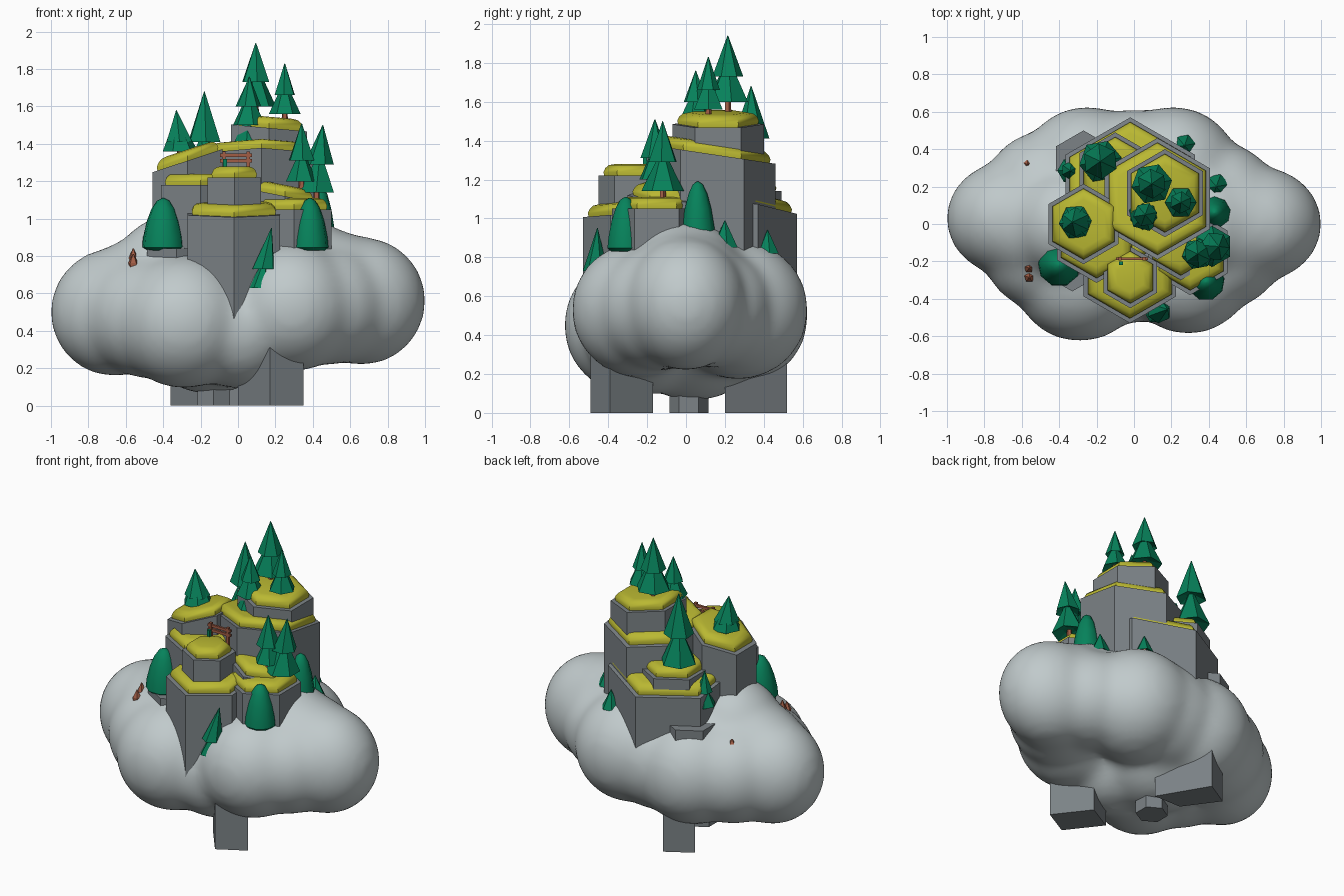
import bpy, bmesh, math
from mathutils import Vector

if "Cube" in bpy.data.objects:
    bpy.data.objects.remove(bpy.data.objects["Cube"])


def material(name, rgb):
    m = bpy.data.materials.new(name)
    m.diffuse_color = (*rgb, 1)
    m.use_nodes = True
    m.node_tree.nodes["Principled BSDF"].inputs["Base Color"].default_value = m.diffuse_color
    return m


ROCK = material("grey rock", (0.20, 0.225, 0.24))
GRASS = material("yellow grass", (0.49, 0.48, 0.032))
LEAF = material("pine green", (0.002, 0.225, 0.105))
WOOD = material("brown wood", (0.36, 0.11, 0.06))
CLOUD = material("pale cloud", (0.53, 0.59, 0.60))


def add_object(name, bm, mat):
    bmesh.ops.recalc_face_normals(bm, faces=bm.faces)
    mesh = bpy.data.meshes.new(name)
    bm.to_mesh(mesh)
    bm.free()
    mesh.materials.append(mat)
    ob = bpy.data.objects.new(name, mesh)
    bpy.context.collection.objects.link(ob)
    return ob


def loft(name, mat, x, y, rings, n=6, rot=90, tilt=(0, 0), lean=(0, 0)):
    """Stack of n-sided rings (radius, z); tilt slopes the rings (not a rock's base)."""
    bm = bmesh.new()
    loops = []
    z0 = rings[0][1]
    for i, (r, z) in enumerate(rings):
        loop = []
        for k in range(n):
            a = math.radians(rot) + 2 * math.pi * k / n
            dx, dy = r * math.cos(a), r * math.sin(a)
            slope = 0 if i == 0 and mat == ROCK else tilt[0] * dx + tilt[1] * dy
            loop.append(bm.verts.new((x + dx + lean[0] * (z - z0),
                                      y + dy + lean[1] * (z - z0), z + slope)))
        loops.append(loop)
    for a, b in zip(loops, loops[1:]):
        for k in range(n):
            bm.faces.new((a[k], a[(k + 1) % n], b[(k + 1) % n], b[k]))
    bm.faces.new(loops[0])
    bm.faces.new(loops[-1])
    return add_object(name, bm, mat)


def terrace(name, x, y, r, top, tilt=(0, 0), bottom=0.45, h=0.06):
    """Hexagonal rock column with a puffy grass cap inside its rim."""
    loft(name + "_rock", ROCK, x, y, [(r, bottom), (r, top)], tilt=tilt)
    g = r - 0.035
    ob = loft(name + "_grass", GRASS, x, y,
              [(g, top - 0.02), (g + 0.01, top + h * 0.3), (g, top + h * 0.65),
               (g - 0.018, top + h * 0.9), (g - 0.05, top + h)], tilt=tilt)
    ob.data.shade_smooth()
    ob.data.set_sharp_from_angle(angle=math.radians(50))


def pine(name, x, y, ground, layers, rot=10, lean=(0, 0)):
    """Trunk and stacked cones given as (base z, tip z, radius)."""
    loft(name + "_trunk", WOOD, x, y, [(0.02, ground), (0.014, layers[0][0] + 0.06)], 5)
    for i, (z0, z1, r) in enumerate(layers):
        off = z0 - layers[0][0]
        loft(f"{name}_layer_{i}", LEAF, x + lean[0] * off, y + lean[1] * off,
             [(r * 0.35, z0 + 0.025), (r, z0), (0.002, z1)], 6, rot + 25 * i, lean=lean)


def dome(name, x, y, z, r, h):
    prof = [(0.8, 0), (1, 0.06), (0.95, 0.25), (0.78, 0.55), (0.55, 0.8), (0.3, 0.95), (0.05, 1)]
    ob = loft(name, LEAF, x, y, [(r * a, z + h * b) for a, b in prof], 9)
    ob.data.shade_smooth()
    ob.data.set_sharp_from_angle(angle=math.radians(45))


def box(name, mat, centre, size):
    bm = bmesh.new()
    bmesh.ops.create_cube(bm, size=1)
    for v in bm.verts:
        v.co = Vector([c + a * s for c, a, s in zip(centre, v.co, size)])
    add_object(name, bm, mat)


def prism(name, mat, pts, z0, z1):
    bm = bmesh.new()
    low = [bm.verts.new((px, py, z0)) for px, py in pts]
    high = [bm.verts.new((px, py, z1)) for px, py in pts]
    n = len(pts)
    for k in range(n):
        bm.faces.new((low[k], low[(k + 1) % n], high[(k + 1) % n], high[k]))
    bm.faces.new(low)
    bm.faces.new(high)
    add_object(name, bm, mat)


# Cloud: merged balls with bridging balls between lobes, remeshed and softened
lobes = [(-0.66, 0.03, 0.5, 0.345), (0.66, 0, 0.56, 0.345),
         (-0.29, -0.27, 0.45, 0.36), (0.29, -0.24, 0.53, 0.35),
         (-0.25, 0.27, 0.5, 0.36), (0.21, 0.27, 0.53, 0.36),
         (-0.15, 0.04, 0.46, 0.4), (-0.36, 0.0, 0.72, 0.3), (0.38, 0, 0.68, 0.31)]
bridges = [(0, -0.21, 0.41, 0.32), (0, 0.27, 0.52, 0.345), (-0.48, -0.13, 0.48, 0.335),
           (-0.47, 0.16, 0.5, 0.34), (0.48, -0.13, 0.54, 0.325), (0.46, 0.13, 0.54, 0.31),
           (0.52, 0, 0.6, 0.335), (-0.53, 0.01, 0.56, 0.335)]
bm = bmesh.new()
for x, y, z, r in lobes + bridges:
    res = bmesh.ops.create_icosphere(bm, subdivisions=4, radius=r)
    squash = 0.9 if abs(x) > 0.6 else 1
    for v in res["verts"]:
        v.co.y *= squash
        v.co += Vector((x, y, z))
cloud = add_object("cloud", bm, CLOUD)
rm = cloud.modifiers.new("merge", 'REMESH')
rm.mode = 'VOXEL'
rm.voxel_size = 0.03
rm.use_smooth_shade = True
sm = cloud.modifiers.new("soften", 'SMOOTH')
sm.factor = 0.5
sm.iterations = 20

# Stone terraces
terrace("summit", 0.165, 0.165, 0.235, 1.485, tilt=(-0.09, 0))
terrace("upper", 0.125, 0.135, 0.325, 1.33, tilt=(0, -0.15))
terrace("back", -0.02, 0.17, 0.4, 1.08, tilt=(0.06, -0.14))
terrace("back_step", -0.1, 0.27, 0.22, 1.14)
terrace("left", -0.27, 0, 0.215, 1.31, tilt=(0.33, 0))
terrace("left_step", -0.2, -0.07, 0.245, 1.18)
terrace("front", -0.022, -0.245, 0.285, 1.03, tilt=(0, 0.08))
terrace("front_step", -0.02, -0.285, 0.165, 1.22)
terrace("right", 0.3, -0.15, 0.23, 1.05)
terrace("right_step", 0.25, -0.1, 0.2, 1.12, tilt=(-0.2, 0))
loft("left_ledge", ROCK, -0.33, -0.18, [(0.18, 0.45), (0.18, 0.84)])
loft("back_ledge", ROCK, -0.27, 0.33, [(0.17, 0.45), (0.17, 0.84)])

# Rock feet under the cloud
prism("front_foot", ROCK, [(0.17, -0.49), (0.35, -0.39), (0.18, -0.17), (0, -0.27)], 0, 0.5)
prism("back_foot", ROCK, [(-0.19, 0.52), (-0.36, 0.42), (-0.2, 0.2), (0, 0.2)], 0, 0.5)
loft("middle_foot", ROCK, -0.13, 0.015, [(0.1, 0), (0.1, 0.4)])

# Layered pines
pine("summit_pine", 0.095, 0.215, 1.5, [(1.6, 1.83, 0.11), (1.73, 1.94, 0.08)])
pine("summit_pine_small", 0.25, 0.115, 1.46, [(1.56, 1.74, 0.085), (1.66, 1.83, 0.06)], 0)
pine("upper_pine", 0.06, 0.05, 1.36, [(1.41, 1.58, 0.085), (1.5, 1.68, 0.09), (1.6, 1.76, 0.065)], 20)
pine("back_pine", -0.18, 0.335, 1.12, [(1.22, 1.48, 0.115), (1.41, 1.68, 0.095)])
pine("back_pine_low", -0.34, 0.285, 0.85, [(0.95, 1.09, 0.07), (1.04, 1.18, 0.05)], 0)
pine("left_pine", -0.31, 0.01, 1.32, [(1.36, 1.56, 0.095), (1.41, 1.58, 0.08)], 5, (-0.1, 0))
pine("right_pine_a", 0.34, -0.16, 1.08, [(1.2, 1.38, 0.085), (1.31, 1.51, 0.075)])
pine("right_pine_b", 0.42, -0.12, 1.05, [(1.14, 1.36, 0.11), (1.29, 1.5, 0.08)], 30, (0.1, 0))
pine("cliff_pine", 0.12, -0.47, 0.6, [(0.63, 0.8, 0.06), (0.73, 0.95, 0.065)], 0, (0.2, 0.05))
pine("rear_pine", 0.27, 0.42, 0.75, [(0.82, 0.94, 0.06)])
pine("side_pine", 0.44, 0.2, 0.8, [(0.85, 0.99, 0.07)])

# Rounded bushes
dome("left_bush", -0.40, -0.22, 0.83, 0.115, 0.28)
dome("front_right_bush", 0.385, -0.31, 0.83, 0.1, 0.28)
dome("side_bush", 0.43, 0.06, 0.88, 0.09, 0.31)

# Brown shards on the cloud
for i, (x, y, z, h) in enumerate([(-0.56, -0.19, 0.71, 0.12), (-0.56, -0.235, 0.7, 0.14),
                                  (-0.56, -0.285, 0.69, 0.12), (-0.57, 0.32, 0.7, 0.09)]):
    loft(f"shard_{i}", WOOD, x, y, [(0.02, z - 0.05), (0.028, z + h * 0.6), (0.003, z + h)], 5)

# Little fence behind the front step
for x in (-0.075, 0.055):
    box("fence_post", WOOD, (x, -0.185, 1.285), (0.018, 0.018, 0.15))
for z in (1.31, 1.34):
    box("fence_rail", WOOD, (-0.01, -0.185, z), (0.17, 0.014, 0.018))
box("fence_grass_tuft", LEAF, (-0.07, -0.21, 1.29), (0.02, 0.02, 0.06))
